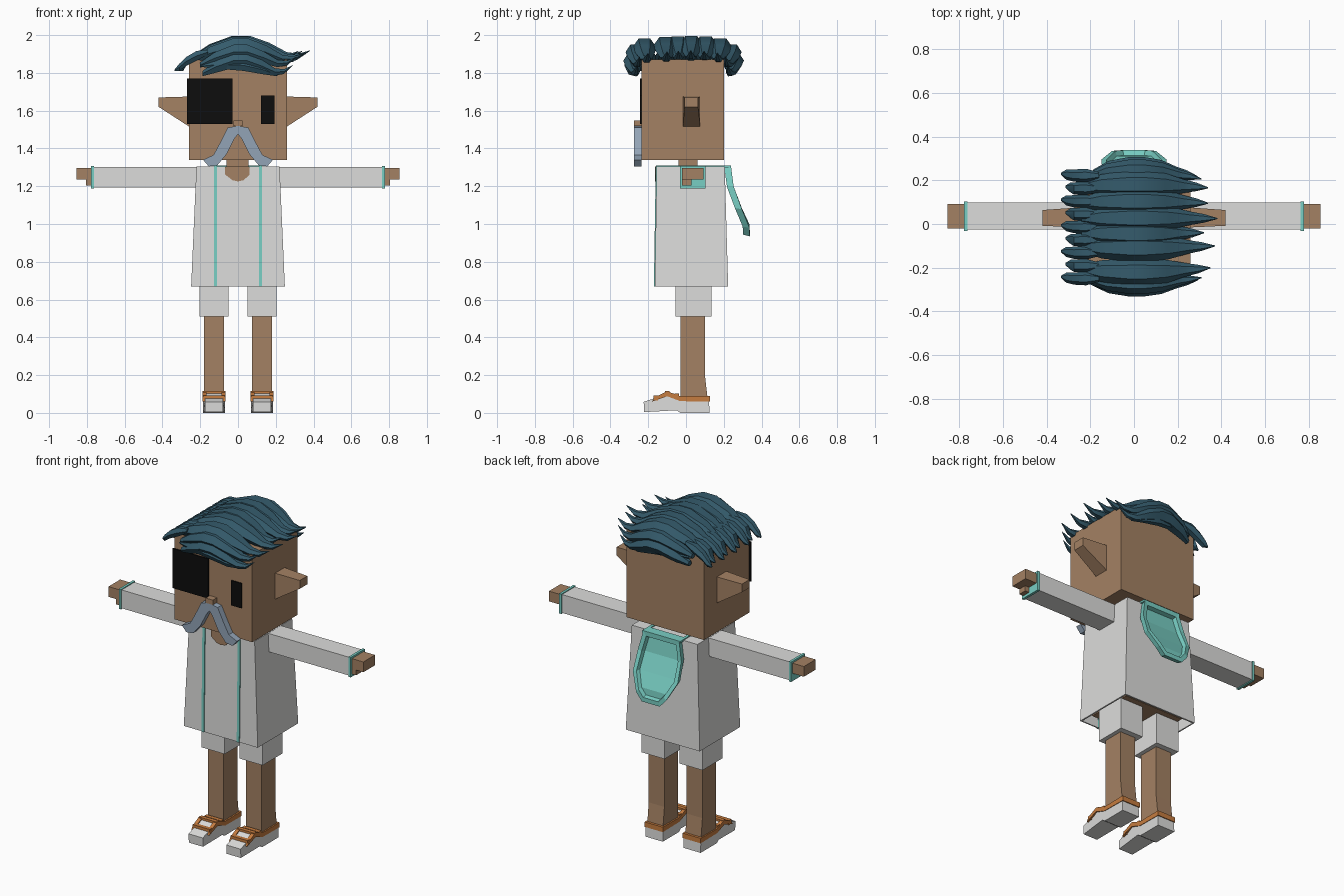
import bpy, bmesh, math

cube = bpy.data.objects.get("Cube")
if cube:
    bpy.data.objects.remove(cube, do_unlink=True)


def material(name, r, g, b):
    m = bpy.data.materials.new(name)
    m.use_nodes = True
    m.diffuse_color = (r, g, b, 1)
    m.node_tree.nodes["Principled BSDF"].inputs["Base Color"].default_value = (r, g, b, 1)
    return m


SKIN = material("skin brown", .37, .22, .125)
CLOTH = material("off white", .72, .72, .71)
TEAL = material("teal trim", .19, .62, .55)
HAIR = material("dark blue hair", .035, .105, .15)
GREY = material("blue grey whisker", .29, .37, .47)
BLACK = material("black", .004, .004, .004)
ORANGE = material("orange leather", .56, .2, .05)


def mesh_object(name, verts, faces, mat):
    bm = bmesh.new()
    vs = [bm.verts.new(v) for v in verts]
    for f in faces:
        bm.faces.new([vs[i] for i in f])
    bmesh.ops.recalc_face_normals(bm, faces=bm.faces)
    me = bpy.data.meshes.new(name)
    bm.to_mesh(me)
    bm.free()
    me.materials.append(mat)
    ob = bpy.data.objects.new(name, me)
    bpy.context.collection.objects.link(ob)
    return ob


def loft(name, rings, mat, start=True, end=True):
    """Skin a list of closed rings with equal point counts."""
    n = len(rings[0])
    faces = [(r * n + i, r * n + (i + 1) % n, (r + 1) * n + (i + 1) % n, (r + 1) * n + i)
             for r in range(len(rings) - 1) for i in range(n)]
    if start:
        faces.append(tuple(range(n)))
    if end:
        faces.append(tuple(range((len(rings) - 1) * n, len(rings) * n)))
    return mesh_object(name, [p for ring in rings for p in ring], faces, mat)


def rect(x, y, z):
    return [(x[0], y[0], z), (x[1], y[0], z), (x[1], y[1], z), (x[0], y[1], z)]


def box(name, x, y, z, mat, x2=None, y2=None, start=True):
    """Box, tapering to x2, y2 at the top when given."""
    return loft(name, [rect(x, y, z[0]), rect(x2 or x, y2 or y, z[1])], mat, start)


def prism_x(name, profile, x, mat):
    return loft(name, [[(k, y, z) for y, z in profile] for k in x], mat)


def prism_y(name, profile, y, mat):
    return loft(name, [[(x, k, z) for x, z in profile] for k in y], mat)


def span(s, a, b):
    return tuple(sorted((s * a, s * b)))


# Head, neck and face
box("head", (-.26, .26), (-.235, .2), (1.34, 1.87), SKIN)
box("neck", (-.06, .055), (-.04, .06), (1.2, 1.35), SKIN)
box("eye_patch", (-.27, -.03), (-.243, -.234), (1.53, 1.77), BLACK)
box("left_eye", (.122, .192), (-.243, -.234), (1.53, 1.68), BLACK)
box("nose", (-.024, .024), (-.275, -.235), (1.518, 1.547), SKIN)
whisker = [(0, 1.52), (.055, 1.51), (.095, 1.43), (.13, 1.365), (.185, 1.34),
           (.155, 1.305), (.11, 1.31), (.06, 1.37), (.02, 1.45), (0, 1.475)]

# Paired parts
for s, side in ((-1, "right"), (1, "left")):
    prism_y(side + "_moustache", [(s * x, z) for x, z in whisker], (-.274, -.236), GREY)
    ear = [[(s * x, y0, zt), (s * x, y1, zt), (s * x, y1, zb), (s * x, y0, zb)]
           for x, y0, y1, zb, zt in ((.25, -.016, .076, 1.51, 1.675),
                                     (.42, -.008, .064, 1.62, 1.67))]
    loft(side + "_ear", ear, SKIN)

    # Arms
    box(side + "_sleeve", span(s, .2, .77), (-.025, .098), (1.192, 1.303), CLOTH)
    box(side + "_cuff", span(s, .763, .778), (-.031, .104), (1.187, 1.308), TEAL)
    box(side + "_hand", span(s, .77, .855), (-.02, .092), (1.235, 1.297), SKIN)
    box(side + "_thumb", span(s, .772, .806), (-.02, .03), (1.203, 1.24), SKIN)

    # Legs
    box(side + "_shorts", span(s, .05, .205), (-.056, .134), (.51, .72), CLOTH)
    box(side + "_shin", span(s, .075, .18), (-.03, .115), (.07, .2), SKIN, y2=(-.03, .1))
    box(side + "_thigh", span(s, .075, .18), (-.03, .1), (.2, .53), SKIN)

    # Shoes: white body, orange side bands, cross straps and heel
    body = [(-.222, .004), (-.224, .058), (-.17, .076), (-.1, .107), (-.03, .08),
            (.122, .08), (.124, 0), (-.03, 0), (-.05, .014)]
    toe = [(1 if y > -.15 else .82) for y, z in body]
    rings = [[(s * .127 + k * t, y, z) for (y, z), t in zip(body, toe)] for k in (-.058, .058)]
    loft(side + "_shoe", rings, CLOTH)
    band = [(-.18, .06), (-.165, .083), (-.1, .115), (-.03, .088), (.128, .09),
            (.128, .06), (-.03, .062), (-.1, .088)]
    for a, b, part in ((.066, .088, "inner"), (.166, .188, "outer")):
        prism_x(f"{side}_shoe_{part}_band", band, span(s, a, b), ORANGE)
    box(side + "_shoe_heel", span(s, .066, .188), (.11, .128), (.06, .09), ORANGE)
    for y, z in ((-.16, .075), (-.1, .098), (-.05, .085)):
        box(side + "_shoe_strap", span(s, .07, .184), (y - .012, y + .012), (z - .01, z + .017), ORANGE)

    # Coat edging, down the front and over the shoulder
    box(side + "_front_trim", span(s, .11, .127), (-.17, -.155), (.67, 1.31), TEAL, y2=(-.16, -.145))
    box(side + "_shoulder_trim", span(s, .11, .127), (-.16, .235), (1.3, 1.31), TEAL)

# Coat, open at the hem, with the body inside
coat = box("coat", (-.248, .248), (-.165, .223), (.67, 1.304), CLOTH,
           x2=(-.22, .22), y2=(-.155, .205), start=False)
shell = coat.modifiers.new("thickness", "SOLIDIFY")
shell.thickness = .012
shell.offset = -1
box("body", (-.2, .2), (-.12, .17), (.7, 1.25), SKIN)
prism_y("neckline", [(-.068, 1.305), (-.068, 1.262), (-.03, 1.232), (0, 1.225),
                     (.03, 1.232), (.062, 1.262), (.062, 1.305)], (-.163, -.154), SKIN)
box("hood_yoke", (-.127, .127), (.18, .238), (1.298, 1.31), TEAL)

# Hood: a hanging pocket with a raised rim
half = [(.12, 1.308, .238), (.145, 1.2, .252), (.15, 1.08, .295), (.1, .98, .335), (.06, .935, .338)]
outline = half + [(-x, z, y) for x, z, y in reversed(half)]
loops = [[(x * k, y - d, z + (1.12 - z) * (1 - k) * .9) for x, z, y in outline]
         for k, d in ((.95, .035), (1, 0), (.84, 0), (.8, .024))]
n = len(outline)
faces = [(r * n + i, r * n + (i + 1) % n, (r + 1) * n + (i + 1) % n, (r + 1) * n + i)
         for r in range(3) for i in range(n)]
for base in (0, 3 * n):
    faces += [(base + i, base + i + 1, base + n - 2 - i, base + n - 1 - i) for i in range(n // 2 - 1)]
mesh_object("hood", [p for loop in loops for p in loop], faces, TEAL)


# Hair locks: tapered six-sided lofts running from side to side
def lock(name, path, width, height):
    rings = []
    for x, y, z, k in path:
        rings.append([(x, y + math.cos(a) * width * k, z + math.sin(a) * height * k)
                      for a in (math.tau * i / 6 for i in range(6))])
    ob = loft(name, rings, HAIR)
    bpy.ops.object.select_all(action="DESELECT")
    ob.select_set(True)
    bpy.context.view_layer.objects.active = ob
    bpy.ops.object.shade_smooth_by_angle(angle=math.radians(35))


sweep = [(-.24, 1.875, .35), (-.15, 1.915, .8), (-.03, 1.95, 1), (.06, 1.95, 1),
         (.16, 1.92, .85), (.25, 1.885, .5), (.31, 1.885, .32), (.37, 1.915, .04)]
crown = ((-.2, -.02, -.012), (-.1, 0, -.004), (-.04, -.05, 0), (.025, .012, .003),
         (.095, -.03, 0), (.165, -.03, -.01))
for y, dx, dz in crown:
    lock("crown_lock", [(x + dx * max(0, x) / .37, y * (1 + .1 * k), z + dz, k)
                        for x, z, k in sweep], .062, .05)

# Locks over the front and back edges, bulging outward
for s, y, bulge in ((-1, -.245, .025), (1, .205, .04)):
    for dy, dz, reach in ((0, -.03, .31), (.012, -.075, .29)):
        lock("edge_lock", [(x * reach / .37, y + s * (dy + bulge * k), z + dz - .01 * k, k)
                           for x, z, k in sweep], .05, .045)
    lock("hanging_lock", [(-.2, y + s * .03, 1.835, .1), (-.1, y + s * .045, 1.845, .8),
                          (.03, y + s * .05, 1.84, 1), (.14, y + s * .045, 1.815, .8),
                          (.21, y + s * .02, 1.785, .1)], .032, .034)

# Short locks curling down on one side
for i in range(9):
    y = -.25 + i * .059
    d = .02 * (i % 2)
    lock("side_lock", [(-.16, y, 1.91, .5), (-.22, y, 1.89, 1), (-.275, y, 1.86, .9),
                       (-.31 + d, y + .004, 1.83, .75), (-.335 + d, y + .008, 1.815, .15)], .031, .03)
